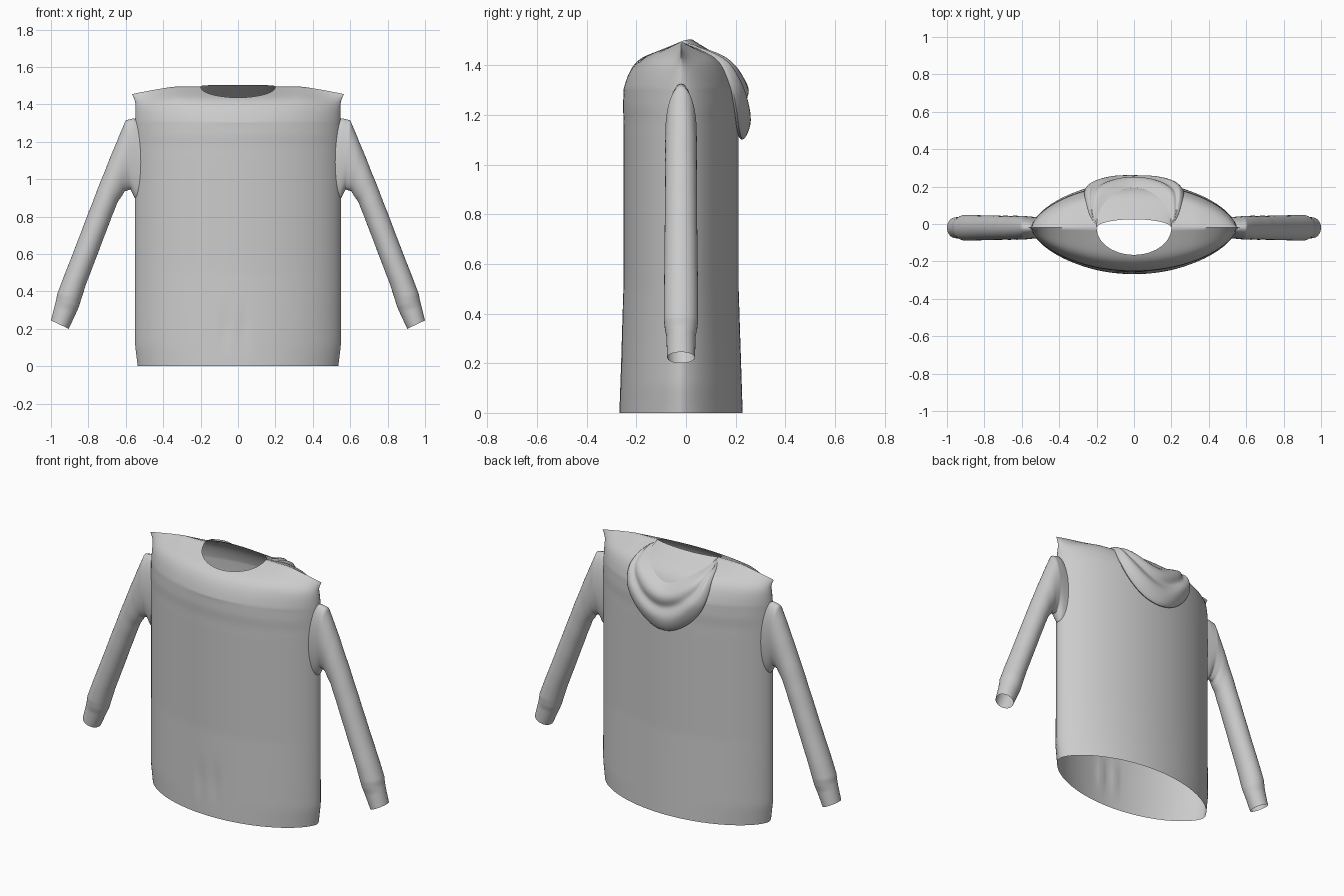
import bpy, bmesh, math
from math import sin, cos, pi, sqrt, exp

if "Cube" in bpy.data.objects:
    bpy.data.objects.remove(bpy.data.objects["Cube"])

HALF_W, NECK, MID = 0.55, 0.2, -0.02


def lerp(a, b, t):
    return a + (b - a) * t


def finish(bm, name, angle=60):
    bmesh.ops.remove_doubles(bm, verts=bm.verts, dist=0.0004)
    bmesh.ops.recalc_face_normals(bm, faces=bm.faces)
    me = bpy.data.meshes.new(name)
    bm.to_mesh(me)
    bm.free()
    ob = bpy.data.objects.new(name, me)
    bpy.context.collection.objects.link(ob)
    bpy.ops.object.select_all(action='DESELECT')
    ob.select_set(True)
    bpy.context.view_layer.objects.active = ob
    bpy.ops.object.shade_smooth_by_angle(angle=math.radians(angle))
    return ob


def grid(bm, rows, closed=False):
    vs = [[bm.verts.new(p) for p in r] for r in rows]
    n = len(vs[0])
    for a, b in zip(vs, vs[1:]):
        for i in range(n if closed else n - 1):
            j = (i + 1) % n
            bm.faces.new((a[i], a[j], b[j], b[i]))


# Lens-shaped body section and rounded shoulder slope
def depth(x):
    return 0.232 * max(0, 1 - (x / HALF_W) ** 2) ** 0.63


def neck_arc(x):
    return sqrt(max(0, 1 - (x / NECK) ** 2))


def shoulder_z(x, q, back):
    zt = 1.495 - 0.04 * max(0, (abs(x) - 0.33) / 0.22) ** 1.3
    lift = 0.04 * neck_arc(x) * (1 - q) ** 2 if back else 0
    return zt + lift - 0.09 * q - (zt - 0.09 - 1.3) * q ** 8


def back_y(x, z):
    """Depth of the back panel at a given x and height."""
    lo, hi = 0.0, 1.0
    for _ in range(20):
        m = (lo + hi) / 2
        lo, hi = (m, hi) if shoulder_z(x, m, True) > z else (lo, m)
    return MID + depth(x) * lo


def body_point(x, z, side):
    flare = 1 + 0.07 * max(0, 1 - z / 0.5)
    hem = 1 - 0.025 * max(0, 1 - z / 0.11)
    y = MID + side * depth(x) * flare
    if side < 0:    # soft folds above the front hem
        y += 0.008 * exp(-((z - 0.2) / 0.1) ** 2) * (
            exp(-((x - 0.03) / 0.018) ** 2) + exp(-((x + 0.07) / 0.018) ** 2))
    y += side * 0.002 * sin(z * 42) * exp(-((z - 1.24) / 0.07) ** 2) * min(1, depth(x) * 8)
    return (x * hem, y, z)


def yoke_point(x, t, side):
    d = depth(x)
    edge = (0.145 if side < 0 else 0.045) * neck_arc(x)
    q = lerp(1, edge / d if d > 1e-6 else 0, t)
    pinch = 1 + 0.03 * (1 - q) ** 2 * max(0, (abs(x) - 0.4) / 0.15) \
        - 0.008 * sin(pi * q) * max(0, (abs(x) - 0.45) / 0.1)
    return (x * pinch, MID + side * d * q, shoulder_z(x, q, side > 0))


# Body: front and back panels joined at the side seams, neck left open
half = [NECK * sin(i / 12 * pi / 2) for i in range(13)]
half += [NECK + (HALF_W - NECK) * sin(i / 24 * pi / 2) for i in range(1, 25)]
xs = [-x for x in half[:0:-1]] + half
bm = bmesh.new()
for side in (-1, 1):
    rows = [[body_point(x, 1.3 * i / 52, side) for x in xs] for i in range(53)]
    rows += [[yoke_point(x, (i / 20) ** 1.6, side) for x in xs] for i in range(1, 21)]
    grid(bm, rows)
# Armholes
holes = [f for f in bm.faces if abs(f.calc_center_median().x) > 0.535
         and 0.97 < f.calc_center_median().z < 1.27]
bmesh.ops.delete(bm, geom=holes, context='FACES')
finish(bm, "body")

# Sleeves: outer x, z, inner x, z, half depth for each ring
rings = [(0.515, 1.31, 0.515, 0.87, 0.056), (0.56, 1.325, 0.552, 0.90, 0.06),
         (0.60, 1.315, 0.575, 0.945, 0.063), (0.645, 1.21, 0.605, 0.935, 0.064),
         (0.73, 1.00, 0.645, 0.875, 0.064), (0.80, 0.82, 0.69, 0.76, 0.065),
         (0.88, 0.61, 0.76, 0.575, 0.067), (0.935, 0.47, 0.812, 0.44, 0.069),
         (0.967, 0.385, 0.838, 0.36, 0.069), (0.972, 0.355, 0.85, 0.32, 0.065),
         (0.98, 0.325, 0.863, 0.29, 0.059), (1.0, 0.245, 0.905, 0.20, 0.056)]
for name, sx in (("left_sleeve", 1), ("right_sleeve", -1)):
    rows = []
    for k, (a, b) in enumerate(zip(rings, rings[1:])):
        for s in range(6):
            rows.append([lerp(p, q, s / 6) for p, q in zip(a, b)]
                        + [0.018 if 2 < k < 7 else 0])
    rows.append(rings[-1] + (0,))
    bm = bmesh.new()
    pts = []
    for n, (ox, oz, ix, iz, h, wr) in enumerate(rows):
        ring = []
        for i in range(32):
            a = 2 * pi * i / 32
            r = 1 + wr * sin(n * 1.3 + 2 * sin(a)) * max(0, 1 - n / 45)
            c = cos(a) * r
            ring.append((sx * lerp(ix, ox, 0.5 + 0.5 * c),
                         MID + h * sin(a) * r, lerp(iz, oz, 0.5 + 0.5 * c)))
        pts.append(ring)
    grid(bm, pts, closed=True)
    finish(bm, name)

# Hood: folded U-shaped bag lying on the back, (width, bulge) across the fold
fold = [(0, 0.004), (0.06, 0.014), (0.15, 0.03), (0.25, 0.042), (0.36, 0.04),
        (0.45, 0.026), (0.52, 0.03), (0.62, 0.048), (0.72, 0.053), (0.84, 0.044),
        (0.95, 0.028), (1.0, 0.012), (0.96, 0.002)]
rows = []
for w, bulge in fold:
    row = []
    for i in range(49):
        a = pi * i / 48
        c, s = cos(a), max(0, sin(a))
        xi, yi = NECK * c, MID + 0.02 + 0.19 * s
        zi = shoulder_z(xi, min(1, (yi - MID) / depth(xi)), True) + 0.004
        x = xi + 0.145 * w * c * sqrt(s)
        z = zi - w * 0.275 * s
        y = back_y(x, z) + bulge * s ** 0.4 + 0.003 * sin(7 * a + w * 9) * s * w
        row.append((x, y, z + 0.35 * bulge * sqrt(s) * (1 - w)))
    rows.append(row)
bm = bmesh.new()
grid(bm, rows)
hood = finish(bm, "hood")
sub = hood.modifiers.new("smooth", 'SUBSURF')
sub.levels = sub.render_levels = 1
